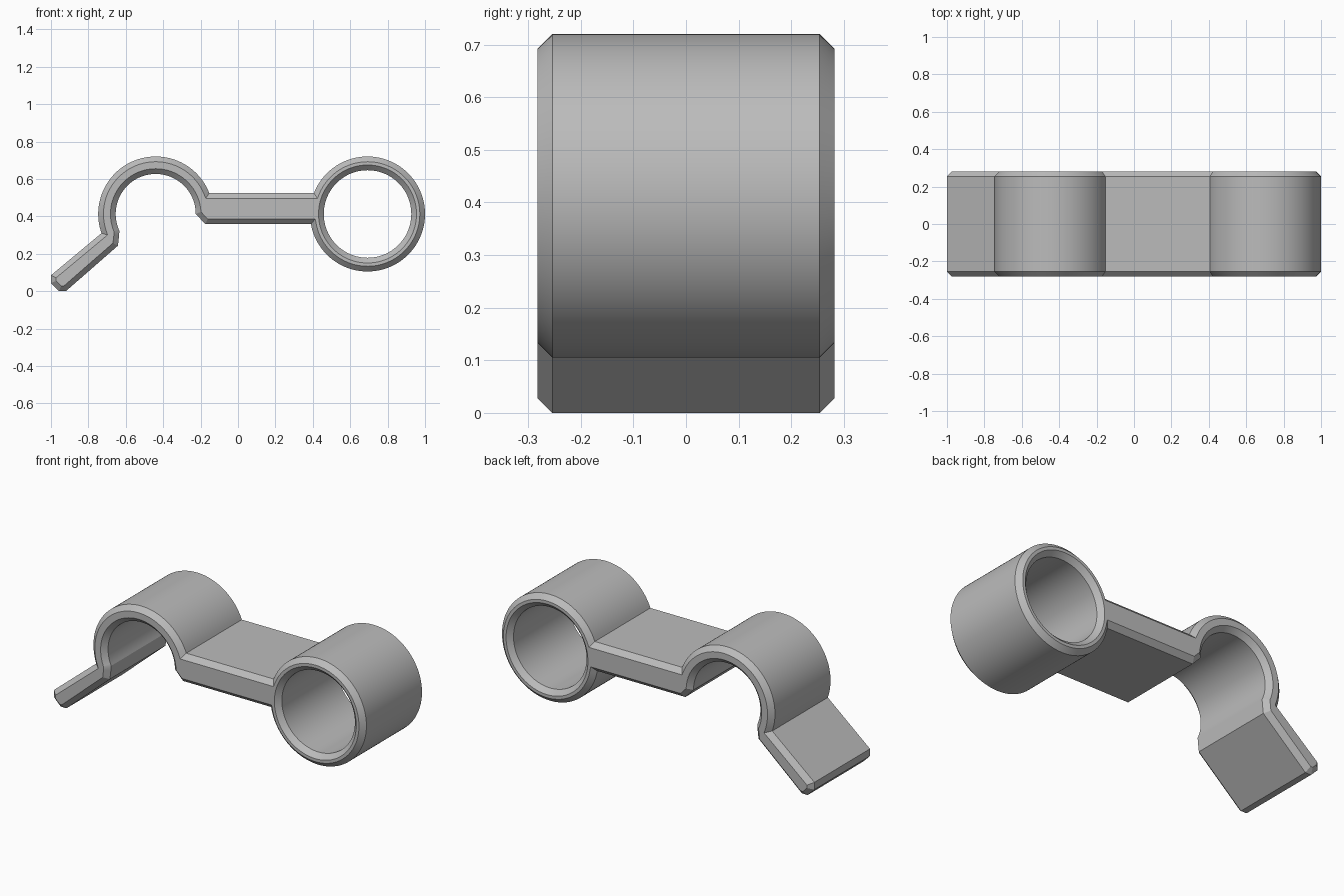
import bpy, bmesh
from math import cos, sin, radians, asin, degrees
from mathutils import Vector

cube = bpy.data.objects.get("Cube")
if cube:
    bpy.data.objects.remove(cube, do_unlink=True)

HALF, CHAMFER = 0.282, 0.028      # half width and edge chamfer
R, MID_Z = 0.3075, 0.4125         # outer radius and height of both barrels
RING_X, CLIP_X = 0.6925, -0.44
RING_BORE, CLIP_BORE = 0.234, 0.214
BAR_TOP, BAR_BOTTOM = 0.524, 0.358


def arc(cx, r, start, end, steps):
    """Points on a circle from one angle to another, in degrees."""
    angles = [radians(start + (end - start) * i / steps) for i in range(steps + 1)]
    return [Vector((cx + r * cos(a), MID_Z + r * sin(a))) for a in angles]


def inset(points, d):
    """Mitred offset to the left of the direction of travel."""
    result = []
    for i, p in enumerate(points):
        a = (p - points[i - 1]).normalized()
        b = (points[(i + 1) % len(points)] - p).normalized()
        na, nb = Vector((-a.y, a.x)), Vector((-b.y, b.x))
        result.append(p + (na + nb) * d / (1 + na.dot(nb)))
    return result


def height_angle(z):
    return degrees(asin((z - MID_Z) / R))


# Side outline, counter-clockwise: ring, bar, open clip, then the sloping tab
top, bottom = height_angle(BAR_TOP), height_angle(BAR_BOTTOM)
outline = arc(RING_X, R, -180 - bottom, 180 - top, 90)
outline += arc(CLIP_X, R, top, 199.5, 56)
tab = [(-1.0, 0.085), (-1.0, 0.043), (-0.957, 0.0), (-0.92, 0.0),
       (-0.642, 0.243), (-0.636, 0.296)]
outline += [Vector(p) for p in tab]
outline += arc(CLIP_X, CLIP_BORE, 205, 0, 64)
outline += [Vector((-0.174, BAR_BOTTOM))]
# The bore runs clockwise so that its inset also goes into the material
bore = arc(RING_X, RING_BORE, 360, 0, 96)[:-1]

bm = bmesh.new()
caps = {-1: [], 1: []}
for loop in (outline, bore):
    small = inset(loop, CHAMFER)
    sections = [(small, -HALF), (loop, CHAMFER - HALF),
                (loop, HALF - CHAMFER), (small, HALF)]
    rows = [[bm.verts.new((p.x, y, p.y)) for p in pts] for pts, y in sections]
    n = len(loop)
    for lower, upper in zip(rows, rows[1:]):
        for i in range(n):
            j = (i + 1) % n
            bm.faces.new((lower[i], lower[j], upper[j], upper[i]))
    for side, row in ((-1, rows[0]), (1, rows[-1])):
        caps[side] += [bm.edges.get((row[i], row[(i + 1) % n])) for i in range(n)]

# Flat end faces around the bore
for side, edges in caps.items():
    bmesh.ops.triangle_fill(bm, use_beauty=True, edges=edges, normal=(0, side, 0))
bmesh.ops.recalc_face_normals(bm, faces=bm.faces)

mesh = bpy.data.meshes.new("hinge_clip")
bm.to_mesh(mesh)
bm.free()
clip = bpy.data.objects.new("hinge_clip", mesh)
bpy.context.collection.objects.link(clip)

grey = bpy.data.materials.new("light_grey")
grey.use_nodes = True
colour = (0.5, 0.5, 0.5, 1)
grey.diffuse_color = colour
grey.node_tree.nodes["Principled BSDF"].inputs["Base Color"].default_value = colour
mesh.materials.append(grey)

bpy.ops.object.select_all(action="DESELECT")
clip.select_set(True)
bpy.context.view_layer.objects.active = clip
bpy.ops.object.shade_smooth_by_angle(angle=radians(25))
